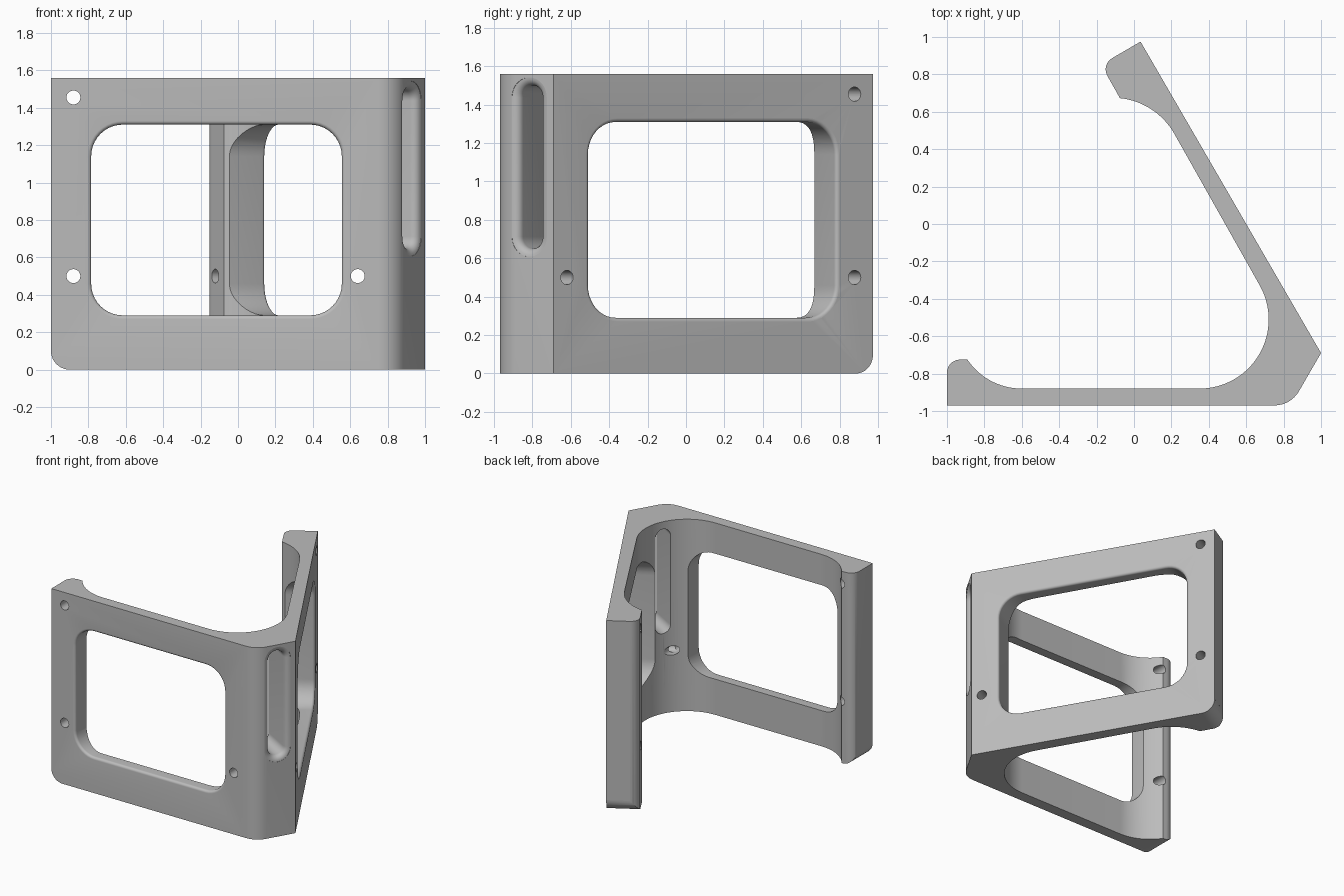
import bpy, bmesh
from math import sin, cos, pi, radians, tan
from mathutils import Vector as V

if "Cube" in bpy.data.objects:
    bpy.data.objects.remove(bpy.data.objects["Cube"])

HEIGHT = 1.56
grey = bpy.data.materials.new("satin_grey")
grey.use_nodes = True
grey.diffuse_color = (0.5, 0.5, 0.5, 1)
grey.node_tree.nodes["Principled BSDF"].inputs["Base Color"].default_value = (0.5, 0.5, 0.5, 1)


def arc(cx, cy, r, a0, a1, n=16):
    angles = [radians(a0 + (a1 - a0) * i / n) for i in range(n + 1)]
    return [V((cx + r * cos(a), cy + r * sin(a))) for a in angles]


def fillet(before, corner, after, r, n=8):
    # round a profile corner with a tangent arc
    c = V(corner)
    d0, d1 = (V(before) - c).normalized(), (V(after) - c).normalized()
    half = d0.angle(d1) / 2
    centre = c + (d0 + d1).normalized() * r / sin(half)
    start, end = c + d0 * r / tan(half), c + d1 * r / tan(half)
    s, e = start - centre, end - centre
    sweep = s.angle(e)
    return [centre + (s * sin(sweep * (1 - i / n)) + e * sin(sweep * i / n)) / sin(sweep)
            for i in range(n + 1)]


def loft(name, rings):
    # closed solid through rings with equal point counts
    bm = bmesh.new()
    loops = [[bm.verts.new(p) for p in ring] for ring in rings]
    n = len(loops[0])
    for a, b in zip(loops, loops[1:]):
        for i in range(n):
            j = (i + 1) % n
            bm.faces.new((a[i], a[j], b[j], b[i]))
    bm.faces.new(loops[0][::-1])
    bm.faces.new(loops[-1])
    bmesh.ops.recalc_face_normals(bm, faces=bm.faces)
    mesh = bpy.data.meshes.new(name)
    bm.to_mesh(mesh)
    bm.free()
    mesh.materials.append(grey)
    obj = bpy.data.objects.new(name, mesh)
    bpy.context.collection.objects.link(obj)
    return obj


# Bracket outline: two thin walls at an angle, thick corner, thick end pads
tip, nose = (0.035, 0.975), (1, -0.69)
pad_corner, pad_inner = (-0.177, 0.852), (-0.075, 0.675)
outline = [V((-1, -0.97))]
outline += fillet((-1, -0.97), (0.838, -0.97), nose, 0.152)
outline += [V(nose), V(tip)]
outline += fillet(tip, pad_corner, pad_inner, 0.07)
outline += arc(-0.115, 0.295, 0.38, 84, 30)
outline += arc(0.35, -0.51, 0.37, 30, -90, 32)
outline += arc(-0.6, -0.53, 0.35, -90, -146)
outline += fillet((-0.88, -0.725), (-1, -0.725), (-1, -0.97), 0.07)
bracket = loft("angle_bracket", [[V((p.x, p.y, z)) for p in outline] for z in (0, HEIGHT)])


class Wall:
    # local frame on an outer face: u along the wall, z up, n into the material
    def __init__(self, origin, along, inward):
        self.o, self.u, self.n = V((*origin, 0)), V((*along, 0)).normalized(), V((*inward, 0)).normalized()

    def at(self, u, z, depth):
        return self.o + self.u * u + self.n * depth + V((0, 0, z))


front = Wall((0, -0.97), (1, 0), (0, 1))
side = Wall(nose, (-0.965, 1.665), (-1.665, -0.965))
chamfer = Wall((0.925, -0.815), (0.5, 0.866), (-0.866, 0.5))


def rounded(u0, u1, z0, z1, r):
    return (arc(u1 - r, z1 - r, r, 0, 90, 10) + arc(u0 + r, z1 - r, r, 90, 180, 10)
            + arc(u0 + r, z0 + r, r, 180, 270, 10) + arc(u1 - r, z0 + r, r, 270, 360, 10))


def opening(name, wall, u0, u1, z0, z1, r, depth, lip=0.0):
    # rounded opening, with an optional eased outer lip
    r -= 0.0005
    steps = [(lip, -0.06)]
    if lip:
        steps += [(lip * (1 - sin(a)), lip * (1 - cos(a))) for a in (i * pi / 12 for i in range(7))]
    steps.append((0, depth))
    return loft(name, [[wall.at(p.x, p.y, d) for p in rounded(u0 - o, u1 + o, z0 - o, z1 + o, r + o)]
                       for o, d in steps])


def hole(name, wall, u, z, depth, r=0.037):
    return opening(name, wall, u - r, u + r, z - r, z + r, r, depth)


def corner_round(name, wall, u, direction, r=0.1, e=0.05):
    shape = [V((-e, -e)), V((r, -e))] + arc(r, r, r, 270, 180, 10) + [V((-e, r))]
    return loft(name, [[wall.at(u + direction * p.x, p.y, d) for p in shape] for d in (-0.06, 0.35)])


cutters = [
    # windows
    opening("front_window_cutter", front, -0.785, 0.555, 0.29, 1.31, 0.17, 0.4, 0.02),
    opening("side_window_cutter", side, 0.215, 1.7, 0.29, 1.31, 0.17, 0.4, 0.02),
    # slot through the blunt corner
    opening("corner_slot_cutter", chamfer, -0.063, 0.063, 0.65, 1.5, 0.063, 0.45, 0.042),
    # lower end corners
    corner_round("front_corner_cutter", front, -1, 1),
    corner_round("side_corner_cutter", side, 1.924, -1),
    # screw holes
    hole("front_inner_hole_cutter", front, 0.64, 0.5, 0.4),
    hole("side_inner_hole_cutter", side, 0.081, 0.5, 0.36),
]
for z in (0.5, 1.455):
    cutters.append(hole("front_outer_hole_cutter", front, -0.88, z, 0.4))
    cutters.append(hole("side_outer_hole_cutter", side, 1.813, z, 0.4))

# Cut everything, then shade
bpy.ops.object.select_all(action="DESELECT")
bracket.select_set(True)
bpy.context.view_layer.objects.active = bracket
for cutter in cutters:
    cutter.hide_render = True
    mod = bracket.modifiers.new("cut", "BOOLEAN")
    mod.operation, mod.solver, mod.object = "DIFFERENCE", "EXACT", cutter
    bpy.ops.object.modifier_apply(modifier=mod.name)
    bpy.data.objects.remove(cutter)
bpy.ops.object.shade_smooth_by_angle()
